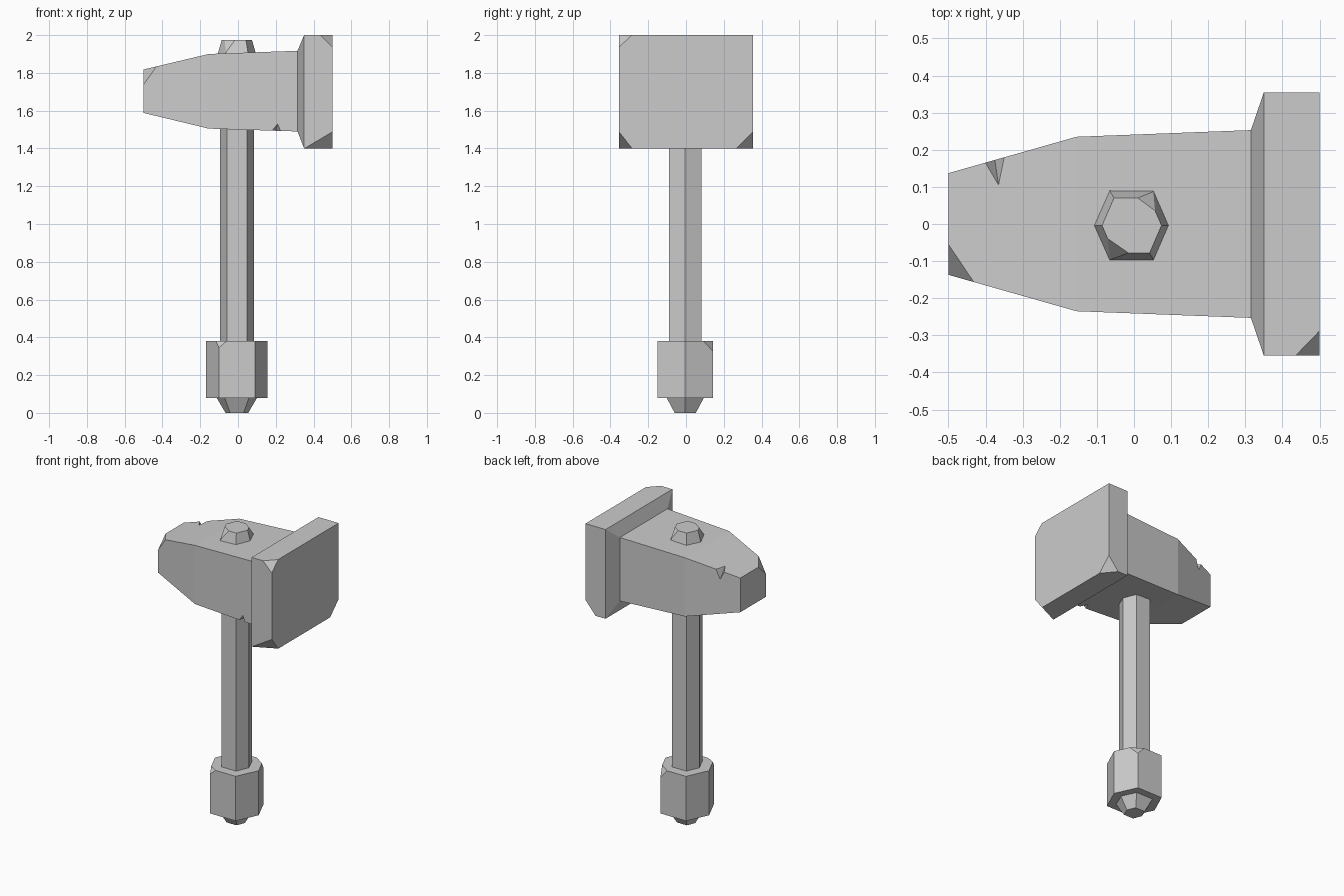
import bpy, bmesh
from mathutils import Vector
from mathutils.geometry import normal as tri_normal

if "Cube" in bpy.data.objects:
    bpy.data.objects.remove(bpy.data.objects["Cube"])


def finish(bm, name):
    bmesh.ops.recalc_face_normals(bm, faces=bm.faces)
    mesh = bpy.data.meshes.new(name)
    bm.to_mesh(mesh)
    bm.free()
    obj = bpy.data.objects.new(name, mesh)
    bpy.context.collection.objects.link(obj)
    return obj


def loft(rings):
    """Join matching rings of points into a closed solid."""
    bm = bmesh.new()
    loops = [[bm.verts.new(p) for p in ring] for ring in rings]
    n = len(loops[0])
    for a, b in zip(loops, loops[1:]):
        for i in range(n):
            j = (i + 1) % n
            bm.faces.new((a[i], a[j], b[j], b[i]))
    bm.faces.new(loops[0])
    bm.faces.new(loops[-1])
    bmesh.ops.recalc_face_normals(bm, faces=bm.faces)
    return bm


def chip(bm, corner, a, b, c):
    """Slice off a corner with the plane through a, b, c."""
    a, b, c = Vector(a), Vector(b), Vector(c)
    no = tri_normal(a, b, c)
    if no.dot(Vector(corner) - a) < 0:
        no = -no
    bmesh.ops.bisect_plane(bm, geom=bm.verts[:] + bm.edges[:] + bm.faces[:],
                           dist=1e-5, plane_co=a, plane_no=no, clear_outer=True)
    bmesh.ops.holes_fill(bm, edges=[e for e in bm.edges if e.is_boundary], sides=0)


def hex_ring(z, rx, mx, ry, cx=-0.006, cy=-0.004):
    pts = [(rx, 0), (mx, ry), (-mx, ry), (-rx, 0), (-mx, -ry), (mx, -ry)]
    return [(cx + x, cy + y, z) for x, y in pts]


def notch(obj, name, a, b, t, s):
    """Cut a V nick into an edge: a, b on the edge, t and s on the two faces."""
    mid = (Vector(t) + Vector(s)) / 2
    bm = bmesh.new()
    for p in (a, b, t, s):
        bm.verts.new(mid + 2 * (Vector(p) - mid))
    bmesh.ops.convex_hull(bm, input=bm.verts[:])
    cutter = finish(bm, name)
    cutter.hide_render = True
    cutter.display_type = 'WIRE'
    mod = obj.modifiers.new(name, 'BOOLEAN')
    mod.operation = 'DIFFERENCE'
    mod.solver = 'EXACT'
    mod.object = cutter


# Head: rectangular sections from the narrow end to the striking plate
sections = [(-0.5, 0.137, 1.588, 1.818), (-0.155, 0.235, 1.505, 1.9),
            (0.315, 0.253, 1.49, 1.917), (0.35, 0.355, 1.4, 2.0),
            (0.5, 0.355, 1.4, 2.0)]
bm = loft([[(x, -y, lo), (x, y, lo), (x, y, hi), (x, -y, hi)]
           for x, y, lo, hi in sections])
chip(bm, (0.5, -0.355, 2), (0.435, -0.355, 2), (0.5, -0.288, 2), (0.5, -0.355, 1.935))
chip(bm, (0.5, -0.355, 1.4), (0.352, -0.355, 1.4), (0.5, -0.285, 1.4), (0.5, -0.355, 1.488))
chip(bm, (0.5, 0.355, 1.4), (0.425, 0.355, 1.4), (0.5, 0.265, 1.4), (0.5, 0.355, 1.488))
chip(bm, (-0.5, -0.137, 1.82), (-0.5, -0.055, 1.818), (-0.432, -0.156, 1.834),
     (-0.5, -0.137, 1.738))
head = finish(bm, "hammer_head")

# Nicks in the head edges
notch(head, "top_nick_cutter", (-0.4, 0.165, 1.841), (-0.35, 0.18, 1.853),
      (-0.365, 0.105, 1.85), (-0.375, 0.172, 1.79))
notch(head, "bottom_nick_cutter", (0.18, -0.248, 1.494), (0.225, -0.249, 1.493),
      (0.2, -0.2, 1.494), (0.21, -0.249, 1.53))

# Handle shaft
finish(loft([hex_ring(0.36, 0.09, 0.053, 0.085), hex_ring(1.52, 0.09, 0.053, 0.085)]),
       "handle_shaft")

# Cap on top of the head
bm = loft([hex_ring(1.88, 0.107, 0.063, 0.1), hex_ring(1.975, 0.08, 0.048, 0.074)])
chip(bm, (0.042, 0.07, 1.975), (0.01, 0.07, 1.975), (0.058, 0.035, 1.975), (0.053, 0.088, 1.91))
chip(bm, (-0.054, -0.078, 1.975), (-0.015, -0.078, 1.975), (-0.067, -0.042, 1.975),
     (-0.066, -0.094, 1.91))
finish(bm, "head_cap")

# Pommel
bm = loft([hex_ring(0.08, 0.163, 0.095, 0.148), hex_ring(0.38, 0.163, 0.095, 0.148)])
chip(bm, (-0.101, -0.152, 0.38), (-0.06, -0.152, 0.38), (-0.117, -0.118, 0.38),
     (-0.101, -0.152, 0.345))
chip(bm, (0.089, 0.144, 0.38), (0.04, 0.144, 0.38), (0.114, 0.092, 0.38),
     (0.089, 0.144, 0.325))
finish(bm, "pommel")

# Tapered tip under the pommel
finish(loft([hex_ring(0, 0.06, 0.036, 0.056), hex_ring(0.09, 0.113, 0.067, 0.104)]),
       "pommel_tip")
